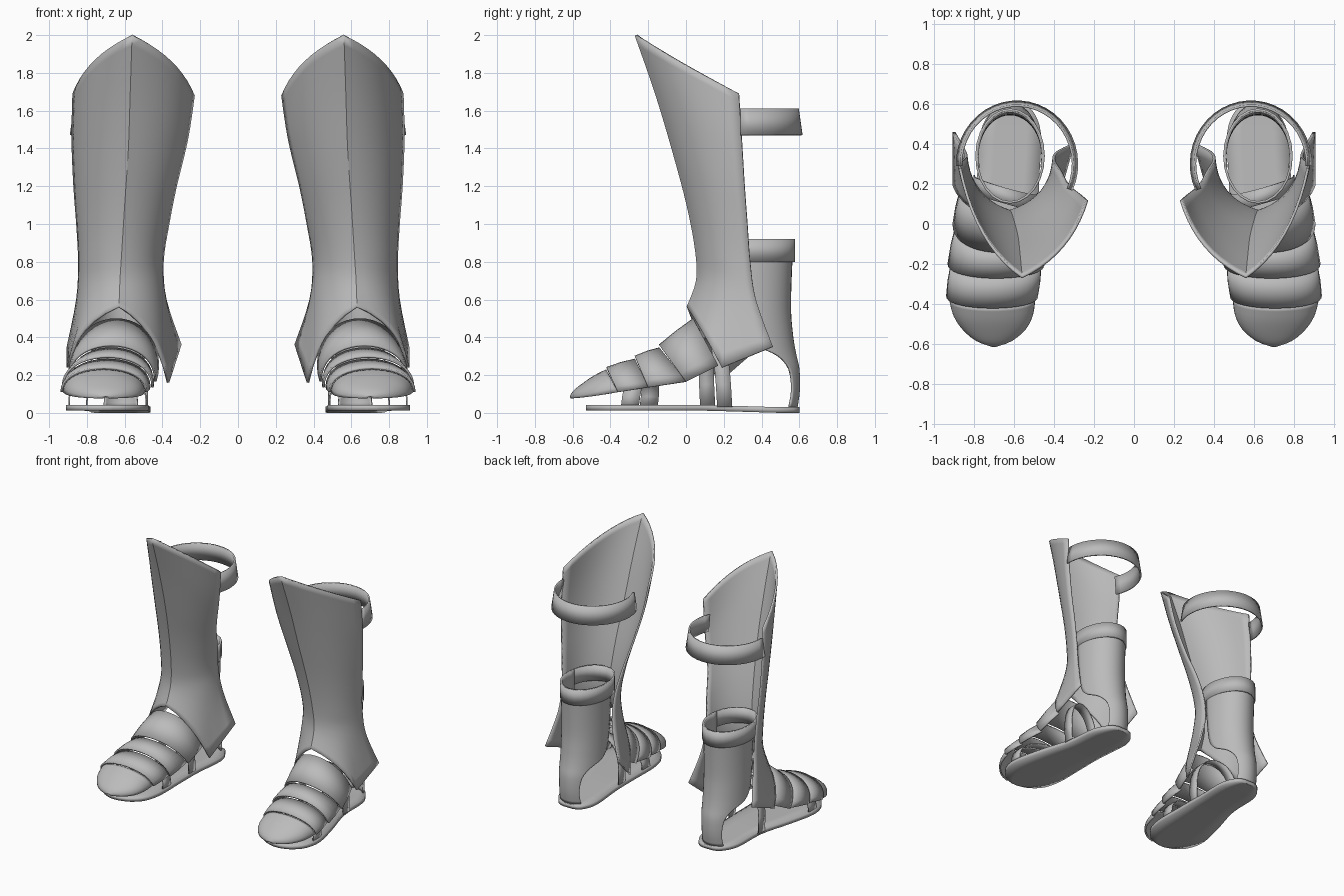
import bpy, bmesh, math
from mathutils import Vector

if bpy.data.objects.get("Cube"):
    bpy.data.objects.remove(bpy.data.objects["Cube"])

steel = bpy.data.materials.new("grey_steel")
steel.use_nodes = True
STEEL = (0.5, 0.5, 0.5, 1)
steel.diffuse_color = STEEL
steel.node_tree.nodes["Principled BSDF"].inputs["Base Color"].default_value = STEEL


def spline(keys, steps):
    """Smooth curve through tuples of any length."""
    out = []
    for i in range(len(keys) - 1):
        p0, p1, p2 = keys[max(i - 1, 0)], keys[i], keys[i + 1]
        p3 = keys[min(i + 2, len(keys) - 1)]
        for s in range(steps):
            t = s / steps
            out.append(tuple(
                b + t * ((c - a) + t * ((2 * a - 5 * b + 4 * c - d) + t * (3 * b - a - 3 * c + d))) / 2
                for a, b, c, d in zip(p0, p1, p2, p3)))
    out.append(tuple(keys[-1]))
    return out


def sheet(name, rows, side, thick=0.012, closed=False):
    """Skin a grid of points and give it thickness."""
    bm = bmesh.new()
    grid = [[bm.verts.new((side * p[0], p[1], p[2])) for p in row] for row in rows]
    n = len(rows[0])
    for a, b in zip(grid, grid[1:]):
        for j in range(n if closed else n - 1):
            k = (j + 1) % n
            bm.faces.new((a[j], a[k], b[k], b[j]))
    bmesh.ops.recalc_face_normals(bm, faces=bm.faces)
    me = bpy.data.meshes.new(name)
    bm.to_mesh(me)
    bm.free()
    me.materials.append(steel)
    ob = bpy.data.objects.new(("left_" if side > 0 else "right_") + name, me)
    bpy.context.collection.objects.link(ob)
    bpy.ops.object.select_all(action='DESELECT')
    ob.select_set(True)
    bpy.context.view_layer.objects.active = ob
    bpy.ops.object.shade_smooth_by_angle(angle=math.radians(28))
    mod = ob.modifiers.new("thickness", 'SOLIDIFY')
    mod.thickness = thick
    mod.offset = 0


def bezier(a, c, b, t):
    return Vector(a) * (1 - t) ** 2 + Vector(c) * 2 * t * (1 - t) + Vector(b) * t * t


# Shin plate: ridge, inner edge and outer edge at each level, from the top down
SHIN = [
    ((.56, -.265, 2.0), (.235, .12, 1.68), (.87, .28, 1.69)),
    ((.57, -.16, 1.7), (.27, .15, 1.45), (.875, .295, 1.45)),
    ((.58, -.07, 1.4), (.33, .2, 1.2), (.865, .31, 1.2)),
    ((.60, .01, 1.1), (.37, .27, 1.0), (.85, .325, 1.0)),
    ((.615, .055, .86), (.4, .32, .8), (.84, .34, .8)),
    ((.625, .06, .7), (.385, .36, .6), (.85, .37, .6)),
]
# Bottom edge, each half: ridge, bow, lowest point, rear corner
HEM_IN = ((.63, .01, .56), (.43, .05, .45), (.37, .17, .16), (.305, .4, .36))
HEM_OUT = ((.63, .01, .56), (.86, .07, .47), (.9, .19, .24), (.9, .46, .35))
HALF = 10


def shin_half(level, ridge, edge):
    r, e = Vector(ridge), Vector(edge)
    f = level / (len(SHIN) - 1)
    fx, fy = .75 + .2 * f, .3 - .1 * f
    c = Vector((r.x + (e.x - r.x) * fx, r.y + (e.y - r.y) * fy, r.z + (e.z - r.z) * .35))
    return [bezier(r, c, e, i / HALF) for i in range(HALF + 1)]


def hem_half(r, c, low, corner):
    out = []
    for i in range(HALF + 1):
        t = i / HALF
        out.append(bezier(r, c, low, t / .6) if t <= .6
                   else Vector(low).lerp(Vector(corner), (t - .6) / .4))
    return out


def shin_rows():
    rows = [shin_half(i, r, a)[::-1] + shin_half(i, r, b)[1:] for i, (r, a, b) in enumerate(SHIN)]
    rows.append(hem_half(*HEM_IN)[::-1] + hem_half(*HEM_OUT)[1:])
    columns = [spline([tuple(row[j]) for row in rows], 4) for j in range(2 * HALF + 1)]
    return list(zip(*columns))


def arch(xc, hw, yf, zf, yc, zc, grow=0.0, skew=0.0, power=.85, n=20):
    """Arch over the foot from its inner to its outer side."""
    pts = []
    for i in range(n + 1):
        a = math.pi * i / n
        s = max(math.sin(a), 0) ** power
        pts.append((xc - (hw + grow) * math.cos(a), yf + (yc - yf) * s - skew * math.cos(a),
                    zf + (zc + grow - zf) * s))
    return pts


def oval(xc, yc, rx, ry, z, start, end, n=24):
    """Arc measured from the back, in degrees."""
    angles = [math.radians(start + (end - start) * i / n) for i in range(n + 1)]
    return [(xc + rx * math.sin(a), yc + ry * math.cos(a), z) for a in angles]


# Foot plate joints: centre x, half width, foot y and z, crest y and z
JOINTS = [
    (.71, .212, -.36, .11, -.42, .225),
    (.69, .225, -.2, .135, -.27, .285),
    (.67, .22, 0, .165, -.14, .345),
    (.645, .225, .17, .25, .04, .5),
]
TOE = [(.7, .012, -.605, .08, -.61, .085), (.7, .09, -.575, .08, -.59, .115),
       (.7, .155, -.52, .085, -.54, .155), (.705, .195, -.45, .095, -.48, .195), JOINTS[0]]
# Sole: y, inner x, outer x
SOLE = [(.6, .57, .65), (.57, .51, .71), (.45, .465, .77), (.2, .475, .79), (-.05, .475, .86),
        (-.28, .475, .91), (-.42, .51, .885), (-.5, .59, .81), (-.53, .68, .73)]
# Heel plate: z, back y, half angle
HEEL = [(.92, .565, 105), (.75, .555, 105), (.55, .55, 100), (.42, .56, 92), (.35, .57, 78),
        (.3, .58, 52), (.23, .595, 36), (.12, .597, 31), (.03, .585, 33)]

for side in (1, -1):
    sheet("shin_plate", shin_rows(), side, .014)

    # Overlapping foot plates
    sheet("toe_cap", [arch(*k) for k in spline(TOE, 3)], side)
    for i in range(3):
        a, b = JOINTS[i], JOINTS[i + 1]
        mid = [(p + q) / 2 for p, q in zip(a, b)]
        sheet("foot_plate_%d" % (i + 1),
              [arch(*a, grow=.012), arch(*mid, grow=.008), arch(*b, grow=-.004)], side)

    # Heel plate with a narrow tongue down to the sole
    sheet("heel_plate", [oval(.62, .34, .163, y - .34, z, -a, a)
                         for z, y, a in spline(HEEL, 3)], side)

    # Ankle and calf straps
    sheet("ankle_strap", [oval(.62, .34, .168, .232, z, 0, 345, 23) for z in (.8, .92)],
          side, closed=True)
    calf = [oval(.585, .3, .288 + g, .3 + g, z, -115, 92) for g, z in ((.012, 1.47), (-.008, 1.61))]
    sheet("calf_strap", calf, side)

    # Straps tying the sole to the foot
    sheet("toe_strap", [arch(.69, .205, y, .03, y + .02, .2, skew=-.05, power=.6)
                        for y in (-.295, -.2)], side, .008)
    sheet("instep_strap", [arch(.64, .16, y, .03, y - .02, .4, skew=.045, power=.6)
                           for y in (.12, .2)], side, .008)

    # Sole
    sole = []
    for y, xa, xb in spline(SOLE, 4):
        z = .015 + .012 * (1 - max(0, min(1, (y - .1) / .4)))
        sole.append([(xa + (xb - xa) * i / 4, y, z) for i in range(5)])
    sheet("sole", sole, side, .03)
